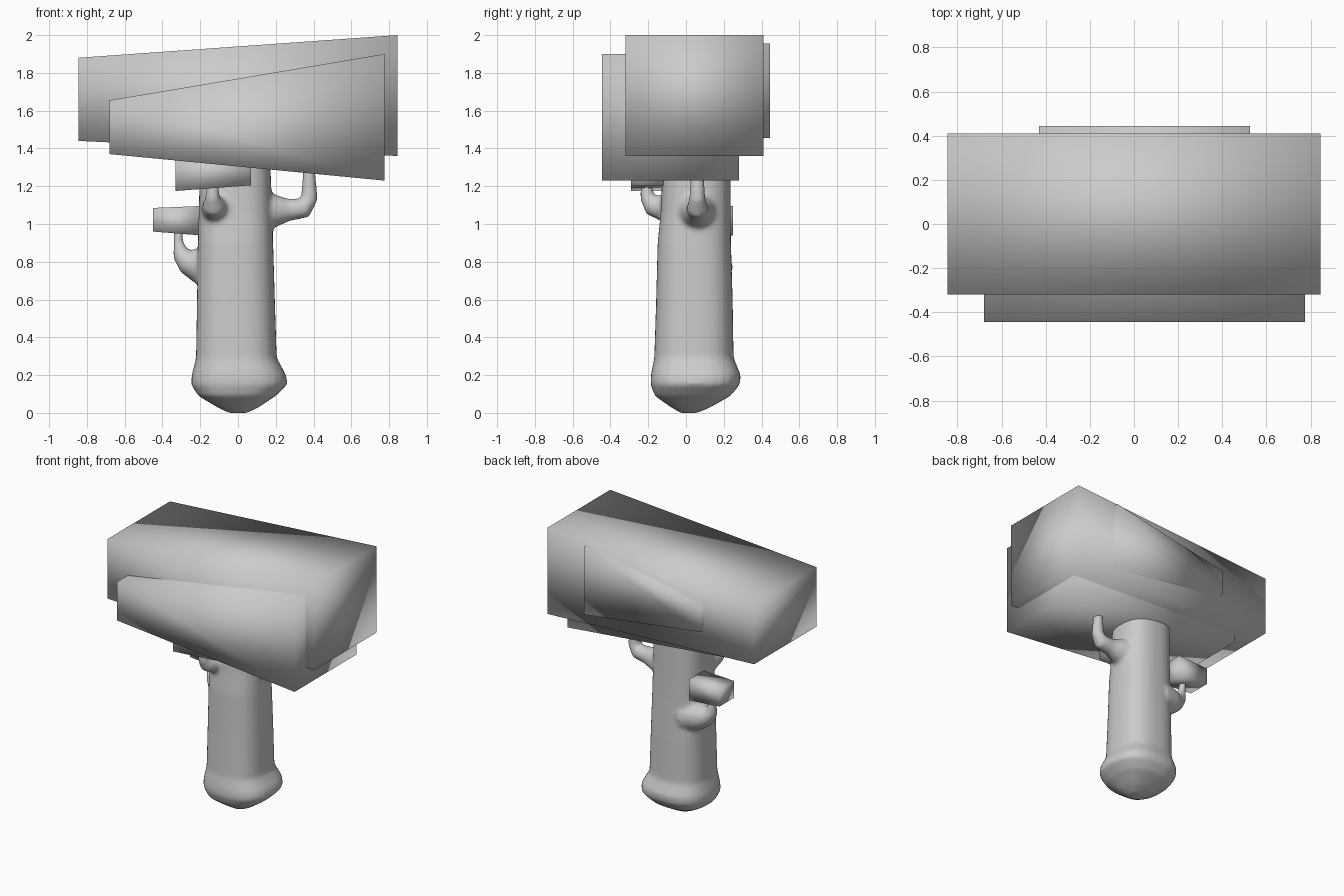
import bpy
import bmesh
from math import cos, sin, pi
from mathutils import Vector

cube = bpy.data.objects.get("Cube")
if cube:
    bpy.data.objects.remove(cube, do_unlink=True)

GREY = (0.6, 0.6, 0.6, 1)
grey = bpy.data.materials.new("plain grey")
grey.use_nodes = True
grey.diffuse_color = GREY
bsdf = grey.node_tree.nodes["Principled BSDF"]
bsdf.inputs["Base Color"].default_value = GREY
bsdf.inputs["Roughness"].default_value = 0.8


def finish(bm, name):
    bmesh.ops.recalc_face_normals(bm, faces=bm.faces)
    mesh = bpy.data.meshes.new(name)
    bm.to_mesh(mesh)
    bm.free()
    mesh.materials.append(grey)
    mesh.shade_smooth()
    obj = bpy.data.objects.new(name, mesh)
    bpy.context.collection.objects.link(obj)
    return obj


def tapered_box(name, left, right, depth):
    """left and right are (x, bottom, top); depth is (front, back)."""
    bm = bmesh.new()
    bmesh.ops.create_cube(bm, size=1)
    for v in bm.verts:
        x, low, high = right if v.co.x > 0 else left
        v.co = (x, depth[v.co.y > 0], high if v.co.z > 0 else low)
    return finish(bm, name)


def bridge(bm, rings):
    """Skin a row of equal rings and cap both ends."""
    rings = [[bm.verts.new(p) for p in ring] for ring in rings]
    n = len(rings[0])
    for a, b in zip(rings, rings[1:]):
        for i in range(n):
            j = (i + 1) % n
            bm.faces.new((a[i], a[j], b[j], b[i]))
    bm.faces.new(rings[0][::-1])
    bm.faces.new(rings[-1])


def trunk_ring(z, x0, x1, y0, y1, n=32):
    """Rounded square section filling the given limits."""
    ring = []
    for i in range(n):
        c, s = cos(2 * pi * i / n), sin(2 * pi * i / n)
        k = (abs(c) ** 2.6 + abs(s) ** 2.6) ** (-1 / 2.6)
        ring.append(Vector(((x0 + x1) / 2 + (x1 - x0) / 2 * c * k,
                            (y0 + y1) / 2 + (y1 - y0) / 2 * s * k, z)))
    return ring


def branch(bm, path, n=16):
    """Round tube through (x, y, z, radius) points."""
    pts = [Vector(p[:3]) for p in path]
    rings = []
    for i, p in enumerate(pts):
        along = pts[min(i + 1, len(pts) - 1)] - pts[max(i - 1, 0)]
        turn = Vector((0, 0, 1)).rotation_difference(along.normalized())
        r = path[i][3]
        rings.append([p + turn @ Vector((r * cos(2 * pi * k / n), r * sin(2 * pi * k / n), 0))
                      for k in range(n)])
    bridge(bm, rings)


# Foliage blocks
tapered_box("main_crown", (-0.845, 1.44, 1.88), (0.845, 1.36, 2.0), (-0.32, 0.41))
tapered_box("front_crown", (-0.68, 1.37, 1.655), (0.775, 1.23, 1.9), (-0.445, 0.28))
tapered_box("back_crown", (-0.43, 1.58, 1.77), (0.525, 1.455, 1.955), (0.1, 0.445))
tapered_box("front_tuft", (-0.33, 1.175, 1.35), (0.07, 1.205, 1.33), (-0.29, -0.12))
tapered_box("side_tuft", (-0.45, 0.96, 1.085), (-0.2, 0.94, 1.095), (0.08, 0.25))

# Trunk with its flared foot
bm = bmesh.new()
bridge(bm, [trunk_ring(*s) for s in (
    (0.0, -0.05, 0.05, -0.03, 0.06),
    (0.03, -0.11, 0.11, -0.08, 0.13),
    (0.09, -0.21, 0.2, -0.165, 0.235),
    (0.15, -0.248, 0.262, -0.188, 0.285),
    (0.2, -0.245, 0.255, -0.186, 0.29),
    (0.29, -0.222, 0.205, -0.168, 0.252),
    (0.6, -0.217, 0.195, -0.158, 0.247),
    (0.9, -0.212, 0.186, -0.15, 0.238),
    (1.05, -0.208, 0.18, -0.135, 0.236),
    (1.38, -0.2, 0.17, -0.12, 0.236))])

# Three upturned branches
branch(bm, [(0.1, 0.06, 1.07, 0.12), (0.19, 0.06, 1.07, 0.09), (0.27, 0.06, 1.075, 0.06),
            (0.35, 0.06, 1.085, 0.056), (0.378, 0.06, 1.13, 0.045), (0.376, 0.06, 1.32, 0.032)])
branch(bm, [(-0.1, 0.13, 0.77, 0.12), (-0.21, 0.13, 0.785, 0.1), (-0.27, 0.13, 0.805, 0.07),
            (-0.302, 0.135, 0.84, 0.046), (-0.315, 0.14, 0.9, 0.028), (-0.317, 0.15, 1.0, 0.026)])
branch(bm, [(-0.1, -0.02, 1.08, 0.1), (-0.12, -0.11, 1.085, 0.075), (-0.13, -0.18, 1.1, 0.058),
            (-0.135, -0.205, 1.14, 0.04), (-0.135, -0.215, 1.25, 0.027)])
trunk = finish(bm, "trunk_and_branches")

# Fuse trunk and branches into one soft skin
fuse = trunk.modifiers.new("fuse", "REMESH")
fuse.mode = "VOXEL"
fuse.voxel_size = 0.013
fuse.use_smooth_shade = True
soften = trunk.modifiers.new("soften", "SMOOTH")
soften.factor = 0.5
soften.iterations = 10
